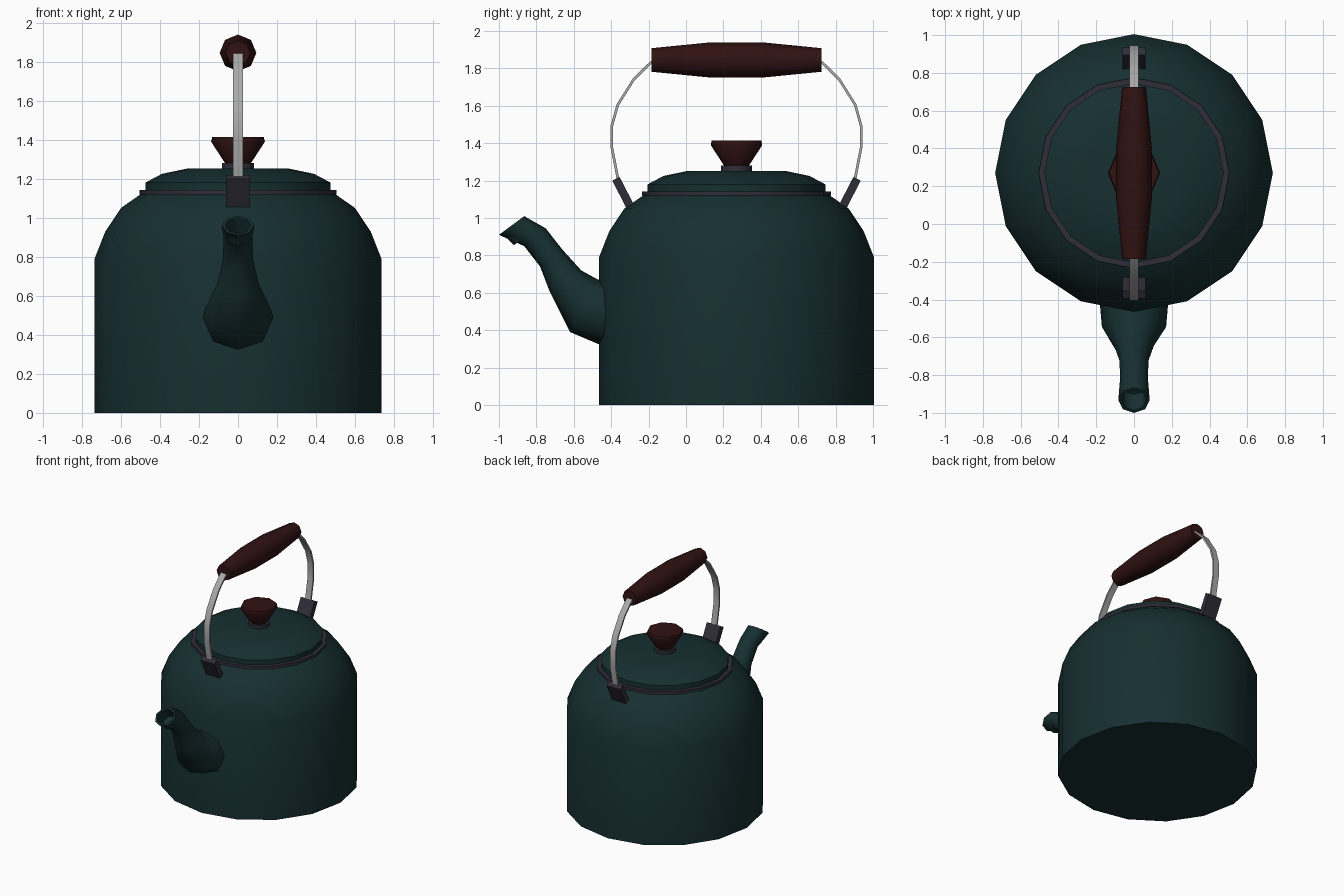
import bpy, bmesh, math
from mathutils import Vector

if "Cube" in bpy.data.objects:
    bpy.data.objects.remove(bpy.data.objects["Cube"])

CY = 0.27  # y of the pot's axis


def material(name, rgb, rough=0.5):
    m = bpy.data.materials.new(name)
    m.use_nodes = True
    m.diffuse_color = (*rgb, 1)
    bsdf = m.node_tree.nodes["Principled BSDF"]
    bsdf.inputs["Base Color"].default_value = (*rgb, 1)
    bsdf.inputs["Roughness"].default_value = rough
    return m


ENAMEL = material("dark green enamel", (0.008, 0.028, 0.030))
WOOD = material("dark red wood", (0.030, 0.006, 0.006))
TRIM = material("dark grey trim", (0.028, 0.026, 0.040))
STEEL = material("steel", (0.40, 0.40, 0.40))


def ring(center, u, v, n, phase=0.0):
    """Polygon of n points around a centre, spanned by the half axes u and v."""
    c, u, v = Vector(center), Vector(u), Vector(v)
    angles = [phase + math.tau * i / n for i in range(n)]
    return [c + u * math.cos(a) + v * math.sin(a) for a in angles]


def loft(name, rings, mat, angle=35):
    """Skin a list of equal-sized rings and cap both ends."""
    bm = bmesh.new()
    loops = [[bm.verts.new(p) for p in r] for r in rings]
    n = len(loops[0])
    for a, b in zip(loops, loops[1:]):
        for i in range(n):
            j = (i + 1) % n
            bm.faces.new((a[i], a[j], b[j], b[i]))
    bm.faces.new(loops[0][::-1])
    bm.faces.new(loops[-1])
    bmesh.ops.recalc_face_normals(bm, faces=bm.faces)
    mesh = bpy.data.meshes.new(name)
    bm.to_mesh(mesh)
    bm.free()
    mesh.materials.append(mat)
    ob = bpy.data.objects.new(name, mesh)
    bpy.context.collection.objects.link(ob)
    bpy.ops.object.select_all(action="DESELECT")
    ob.select_set(True)
    bpy.context.view_layer.objects.active = ob
    bpy.ops.object.shade_smooth_by_angle(angle=math.radians(angle))
    return ob


def lathe(name, profile, n, mat, angle=35):
    rings = [ring((0, CY, z), (r, 0, 0), (0, r, 0), n) for r, z in profile]
    return loft(name, rings, mat, angle)


# Pot, lid and knob turned around the vertical axis
lathe("pot_body", [(0.735, 0), (0.735, 0.79), (0.68, 0.93), (0.60, 1.05), (0.50, 1.12)], 16, ENAMEL)
lathe("lid_rim", [(0.505, 1.12), (0.505, 1.142)], 16, TRIM)
lathe("lid", [(0.475, 1.13), (0.475, 1.18), (0.39, 1.225), (0.26, 1.252)], 16, ENAMEL)
lathe("knob_collar", [(0.083, 1.25), (0.083, 1.28)], 16, TRIM)
lathe("knob", [(0.06, 1.27), (0.138, 1.39), (0.132, 1.415)], 8, WOOD, 50)

# Spout: (top y, top z, bottom y, bottom z, half width) for each section
SPOUT = [
    (-0.43, 0.67, -0.43, 0.31, 0.18),
    (-0.47, 0.67, -0.62, 0.39, 0.17),
    (-0.56, 0.72, -0.73, 0.61, 0.105),
    (-0.66, 0.83, -0.78, 0.74, 0.078),
    (-0.75, 0.945, -0.865, 0.85, 0.073),
    (-0.865, 1.01, -1.0, 0.91, 0.083),
]


def spout_ring(ty, tz, by, bz, w, scale=1.0, sink=(0, 0, 0)):
    top, low = Vector((0, ty, tz)), Vector((0, by, bz))
    return ring((top + low) / 2 + Vector(sink), (w * scale, 0, 0), (top - low) / 2 * scale, 8)


sections = [spout_ring(*s) for s in SPOUT]
sections.append(spout_ring(*SPOUT[-1], scale=0.8))                         # lip
sections.append(spout_ring(*SPOUT[-1], scale=0.7, sink=(0, 0.06, -0.07)))  # mouth
loft("spout", sections, ENAMEL, 60)

# Wooden grip, turned around the y axis
GRIP = [(-0.455, 0.063), (-0.14, 0.094), (0.14, 0.094), (0.455, 0.063)]
loft("grip", [ring((0, CY + y, 1.845), (r, 0, 0), (0, 0, r), 8) for y, r in GRIP], WOOD, 50)

# Flat wire bail and its brackets, one set in front and one behind
WIRE = [(0.44, 1.845), (0.475, 1.815), (0.55, 1.74), (0.635, 1.605),
        (0.667, 1.49), (0.667, 1.38), (0.63, 1.19)]


def bar(name, path, half_width, half_thick, mat):
    """Rectangular bar following a path in the y-z plane."""
    pts = [Vector((0, y, z)) for y, z in path]
    rings = []
    for i, p in enumerate(pts):
        along = (pts[min(i + 1, len(pts) - 1)] - pts[max(i - 1, 0)]).normalized()
        across = along.cross(Vector((1, 0, 0)))
        k = math.sqrt(2)
        rings.append(ring(p, (half_width * k, 0, 0), across * half_thick * k, 4, math.pi / 4))
    return loft(name, rings, mat)


for side, s in (("front", -1), ("back", 1)):
    bar(side + "_wire", [(CY + s * y, z) for y, z in WIRE], 0.025, 0.007, STEEL)
    bar(side + "_bracket", [(CY + s * 0.645, 1.21), (CY + s * 0.57, 1.065)], 0.062, 0.022, TRIM)
